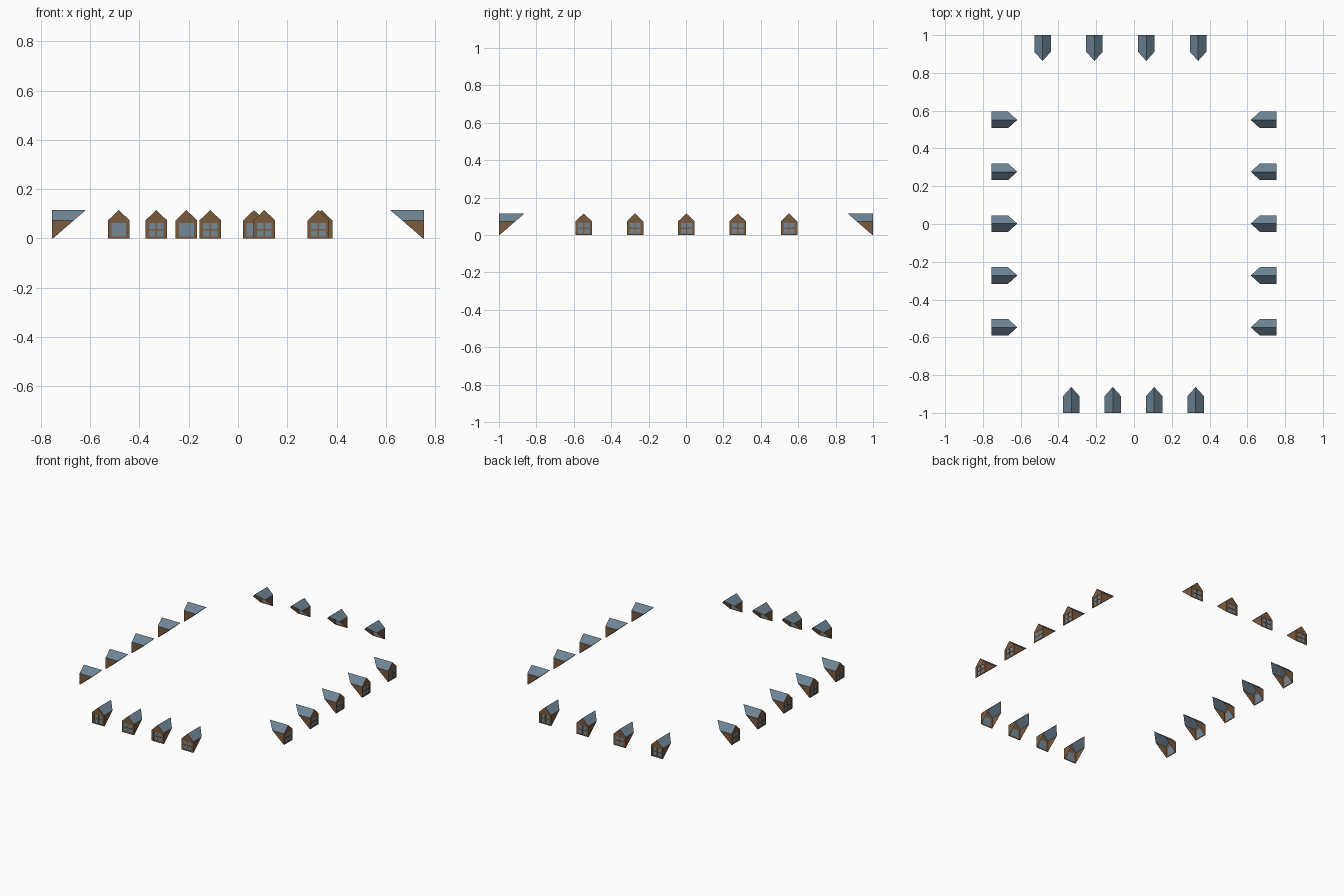
import bpy, math

if "Cube" in bpy.data.objects:
    bpy.data.objects.remove(bpy.data.objects["Cube"])

W, EAVE, RIDGE = 0.044, 0.073, 0.115     # half width, eave and ridge heights
EAVE_D, RIDGE_D = 0.088, 0.137           # how far eave and ridge run inward
TRIM = 0.004                             # thickness of the window wall
WIN, WIN_B, WIN_T = 0.030, 0.008, 0.063  # window half width, bottom, top


def material(name, rgb):
    m = bpy.data.materials.new(name)
    m.diffuse_color = (*rgb, 1)
    m.use_nodes = True
    m.node_tree.nodes["Principled BSDF"].inputs["Base Color"].default_value = m.diffuse_color
    return m


wood = material("brown wood", (0.20, 0.105, 0.048))
slate = material("blue grey roof", (0.155, 0.235, 0.31))
glass = material("window glass", (0.17, 0.25, 0.31))


def mesh(name, verts, faces, mat):
    me = bpy.data.meshes.new(name)
    me.from_pydata(verts, [], faces)
    me.materials.append(mat)
    return me


def prisms(name, outlines, y0, y1, mat):
    """Extrude several upright (x, z) outlines from y0 to y1."""
    verts, faces = [], []
    for pts in outlines:
        b, n = len(verts), len(pts)
        verts += [(x, y0, z) for x, z in pts] + [(x, y1, z) for x, z in pts]
        faces.append([b + i for i in range(n)])
        faces.append([b + n + i for i in reversed(range(n))])
        for i in range(n):
            j = (i + 1) % n
            faces.append([b + j, b + i, b + n + i, b + n + j])
    return mesh(name, verts, faces, mat)


def rect(x0, x1, z0, z1):
    return [(x0, z0), (x1, z0), (x1, z1), (x0, z1)]


# Pitched roof that runs back to a point
roof = mesh("roof",
            [(-W, 0.002, EAVE), (0, 0.002, RIDGE), (0, RIDGE_D, RIDGE), (-W, EAVE_D, EAVE),
             (W, 0.002, EAVE), (W, EAVE_D, EAVE)],
            [(0, 1, 2, 3), (1, 4, 5, 2)], slate)

# Triangular side cheeks
cheeks = mesh("side_cheeks",
              [(s * W, y, z) for s in (-1, 1)
               for y, z in ((TRIM, 0), (TRIM, EAVE), (EAVE_D, EAVE))],
              [(0, 2, 1), (3, 4, 5)], wood)

# Gable wall around the window opening
wall = prisms("gable_wall",
              [rect(-W, -WIN, 0, WIN_T), rect(WIN, W, 0, WIN_T),
               rect(-WIN, WIN, 0, WIN_B),
               [(-W, WIN_T), (W, WIN_T), (W, EAVE), (0, RIDGE), (-W, EAVE)]],
              0, TRIM, wood)

# Glass pane and cross bars
pane = prisms("window_pane", [rect(-WIN, WIN, WIN_B, WIN_T)], 0.002, TRIM, glass)
mid = (WIN_B + WIN_T) / 2
bars = prisms("window_bars",
              [rect(-0.003, 0.003, WIN_B, WIN_T),
               rect(-WIN, -0.003, mid - 0.003, mid + 0.003),
               rect(0.003, WIN, mid - 0.003, mid + 0.003)],
              0, 0.002, wood)


def dormer(x, y, turn):
    for me in (roof, cheeks, wall, pane, bars):
        ob = bpy.data.objects.new(me.name, me)
        ob.location = (x, y, 0)
        ob.rotation_euler.z = math.radians(turn)
        bpy.context.collection.objects.link(ob)


# Rows along the four sides
for i in range(4):
    dormer(-0.332 + 0.2195 * i, -1, 0)
    dormer(-0.484 + 0.2745 * i, 1, 180)
for i in range(5):
    y = 0.002 + 0.2745 * (i - 2)
    dormer(0.755, y, 90)
    dormer(-0.755, y, -90)
